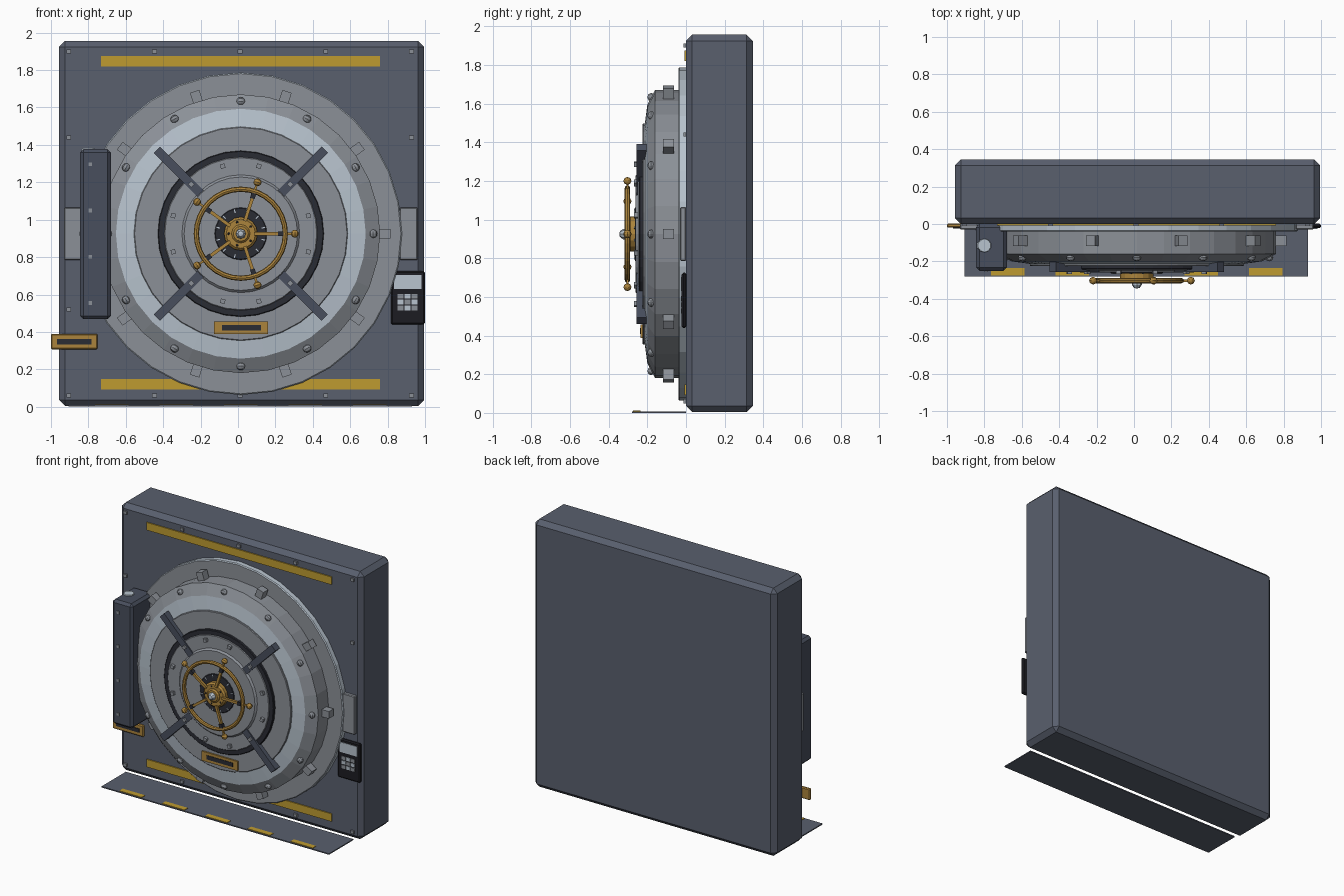
import bpy, bmesh
from math import sin, cos, pi, radians
from mathutils import Matrix, Vector

if "Cube" in bpy.data.objects:
    bpy.data.objects.remove(bpy.data.objects["Cube"], do_unlink=True)

CX, CZ = 0.015, 0.925      # door axis


def material(name, r, g, b):
    m = bpy.data.materials.new(name)
    m.use_nodes = True
    m.diffuse_color = (r, g, b, 1)
    m.node_tree.nodes["Principled BSDF"].inputs["Base Color"].default_value = (r, g, b, 1)
    return m


WALL = material("slate paint", .10, .115, .155)
SLATE = material("dark slate", .065, .077, .11)
STEEL = material("grey steel", .26, .28, .31)
LIGHT = material("polished steel", .48, .55, .62)
YELLOW = material("hazard yellow", .52, .33, .03)
GOLD = material("brass", .41, .23, .045)
DARK = material("dark iron", .023, .025, .034)
BLACK = material("keypad black", .012, .012, .016)


def finish(name, bm, *mats):
    bmesh.ops.recalc_face_normals(bm, faces=bm.faces)
    me = bpy.data.meshes.new(name)
    bm.to_mesh(me)
    bm.free()
    ob = bpy.data.objects.new(name, me)
    bpy.context.collection.objects.link(ob)
    for m in mats:
        me.materials.append(m)
    return ob


def box(name, mat, x, y, z, bevel=0):
    """Box from (min, max) pairs on each axis."""
    bm = bmesh.new()
    bmesh.ops.create_cube(bm, size=1)
    for v in bm.verts:
        v.co = [p[0] if c < 0 else p[1] for c, p in zip(v.co, (x, y, z))]
    if bevel:
        bmesh.ops.bevel(bm, geom=bm.edges[:], offset=bevel, segments=1,
                        affect='EDGES', profile=0.5)
    return finish(name, bm, mat)


def lathe(name, profile, mats, sides=32):
    """Turn (radius, y) points about the door axis; one material per band."""
    bm = bmesh.new()
    used = list(dict.fromkeys(mats))
    rings = []
    for r, y in profile:
        n = 1 if r == 0 else sides
        rings.append([bm.verts.new((CX + r * cos(2 * pi * i / sides), y,
                                    CZ + r * sin(2 * pi * i / sides))) for i in range(n)])
    for a, b, m in zip(rings, rings[1:], mats):
        for i in range(sides):
            j = (i + 1) % sides
            quad = [a[i], a[j], b[j], b[i]] if len(b) > 1 else [a[i], a[j], b[0]]
            bm.faces.new(quad).material_index = used.index(m)
    return finish(name, bm, *used)


def disc(name, mat, r, y0, y1, sides=32, chamfer=0.004):
    return lathe(name, [(r, y0), (r, y1 + chamfer), (r - chamfer, y1), (0, y1)], [mat] * 3, sides)


def radial(name, mat, count, start, r, y, width, round_part=False):
    """Ring of boxes (or faceted balls) spanning r and y, turned about the axis."""
    bm = bmesh.new()
    size = Vector((r[1] - r[0], y[1] - y[0], width))
    mid = Vector(((r[0] + r[1]) / 2, (y[0] + y[1]) / 2, 0))
    for i in range(count):
        turn = Matrix.Rotation(-radians(start + 360 * i / count), 4, 'Y')
        mtx = Matrix.Translation((CX, 0, CZ)) @ turn @ Matrix.Translation(mid) @ Matrix.Diagonal((*size, 1))
        if round_part:
            bmesh.ops.create_uvsphere(bm, u_segments=8, v_segments=6, radius=.5, matrix=mtx)
        else:
            bmesh.ops.create_cube(bm, size=1, matrix=mtx)
    return finish(name, bm, mat)


# Wall block with hazard stripes and rivets
box("wall_block", WALL, (-.957, .995), (0, .346), (.004, 1.956), .032)
for label, z in (("upper", 1.847), ("lower", .12)):
    box(label + "_stripe", YELLOW, (-.733, .76), (-.008, .001), (z - .028, z + .028))
for col in range(5):
    for row in range(5):
        if col in (0, 4) and row != 2 or row in (0, 4):
            x, z = -.905 + col * .458, .06 + row * .46
            box("wall_rivet", STEEL, (x - .013, x + .013), (-.012, .001), (z - .011, z + .011))

# Floor plate with dashes
box("floor_plate", WALL, (-.905, .93), (-.28, 0), (0, .008))
for i in range(-2, 3):
    x = CX + i * .345
    box("floor_dash", YELLOW, (x - .09, x + .09), (-.275, -.235), (.007, .012))

# Door frame flange and side strike plates
lathe("frame_flange", [(.862, .001), (.862, -.034), (.856, -.04), (.72, -.04)],
      [LIGHT, LIGHT, STEEL])
for side in (-1, 1):
    a, b = sorted((CX + side * .85, CX + side * .945))
    box("strike_plate", STEEL, (a, b), (-.03, 0), (.785, 1.065), .005)

# Door body, stepped toward the front
lathe("door_body", [(.745, -.03), (.745, -.16), (.668, -.2), (.572, -.213), (0, -.213)],
      [STEEL, STEEL, LIGHT, STEEL])
disc("door_plate", STEEL, .572, -.2, -.225)
disc("dark_ring", DARK, .444, -.22, -.243)
disc("inner_plate", STEEL, .41, -.22, -.248)
disc("centre_plate", STEEL, .315, -.24, -.26, chamfer=.012)
disc("dial", DARK, .14, -.25, -.265, 24)

# Lugs, bolts, rivets and dial ticks
radial("body_lug", STEEL, 10, 0, (.735, .8), (-.118, -.062), .052)
radial("bevel_bolt", STEEL, 12, 30, (.686, .73), (-.2, -.16), .045, True)
radial("plate_rivet", STEEL, 12, 15, (.362, .386), (-.268, -.24), .025)
radial("dial_tick", LIGHT, 12, 15, (.115, .135), (-.268, -.26), .006)
radial("clamp_arm", SLATE, 4, 45, (.3, .635), (-.256, -.2), .048)

# Hand wheel
disc("wheel_hub", GOLD, .09, -.25, -.3, 16, .012)
disc("hub_cap", GOLD, .05, -.29, -.315, 12, .01)
lathe("hub_bolt", [(.027, -.3), (.027, -.325), (.015, -.342), (0, -.345)], [LIGHT] * 3, 8)
radial("hub_screw", DARK, 5, 36, (.058, .072), (-.305, -.29), .014, True)
rim = [(.238 + .014 * cos(k * pi / 4), -.303 + .014 * sin(k * pi / 4)) for k in range(9)]
lathe("wheel_rim", rim, [GOLD] * 8)
radial("wheel_spoke", GOLD, 5, 0, (.07, .24), (-.312, -.294), .018)
radial("spoke_collar", DARK, 5, 0, (.198, .228), (-.316, -.29), .026)
radial("wheel_knob", GOLD, 5, 0, (.268, .31), (-.324, -.282), .042, True)
radial("knob_stem", GOLD, 5, 0, (.245, .275), (-.309, -.297), .012)

# Hinge housing with pin and rivets
box("hinge_housing", SLATE, (-.845, -.68), (-.25, 0), (.468, 1.377), .018)
bm = bmesh.new()
bmesh.ops.create_cone(bm, cap_ends=True, segments=10, radius1=.045, radius2=.035, depth=.03,
                      matrix=Matrix.Translation((-.8, -.115, 1.368)))
finish("hinge_pin", bm, LIGHT)
for i in range(4):
    z = .555 + i * .247
    box("hinge_rivet", STEEL, (-.8, -.78), (-.256, -.248), (z - .01, z + .01))

# Name plates with blank slots
box("wall_name_plate", GOLD, (-1, -.75), (-.02, .002), (.307, .39), .006)
box("wall_plate_slot", DARK, (-.967, -.782), (-.024, -.018), (.334, .362))
box("door_name_plate", GOLD, (-.128, .16), (-.236, -.22), (.388, .457))
box("door_plate_slot", DARK, (-.086, .123), (-.239, -.235), (.408, .438))

# Keypad
box("keypad_body", BLACK, (.817, 1), (-.022, .002), (.44, .725), .008)
box("keypad_screen", LIGHT, (.835, .98), (-.026, -.02), (.63, .703))
for col in range(3):
    for row in range(3):
        x, z = .853 + col * .037, .515 + row * .032
        box("keypad_key", LIGHT if (col + row) % 2 else STEEL,
            (x, x + .032), (-.027, -.02), (z, z + .025))
